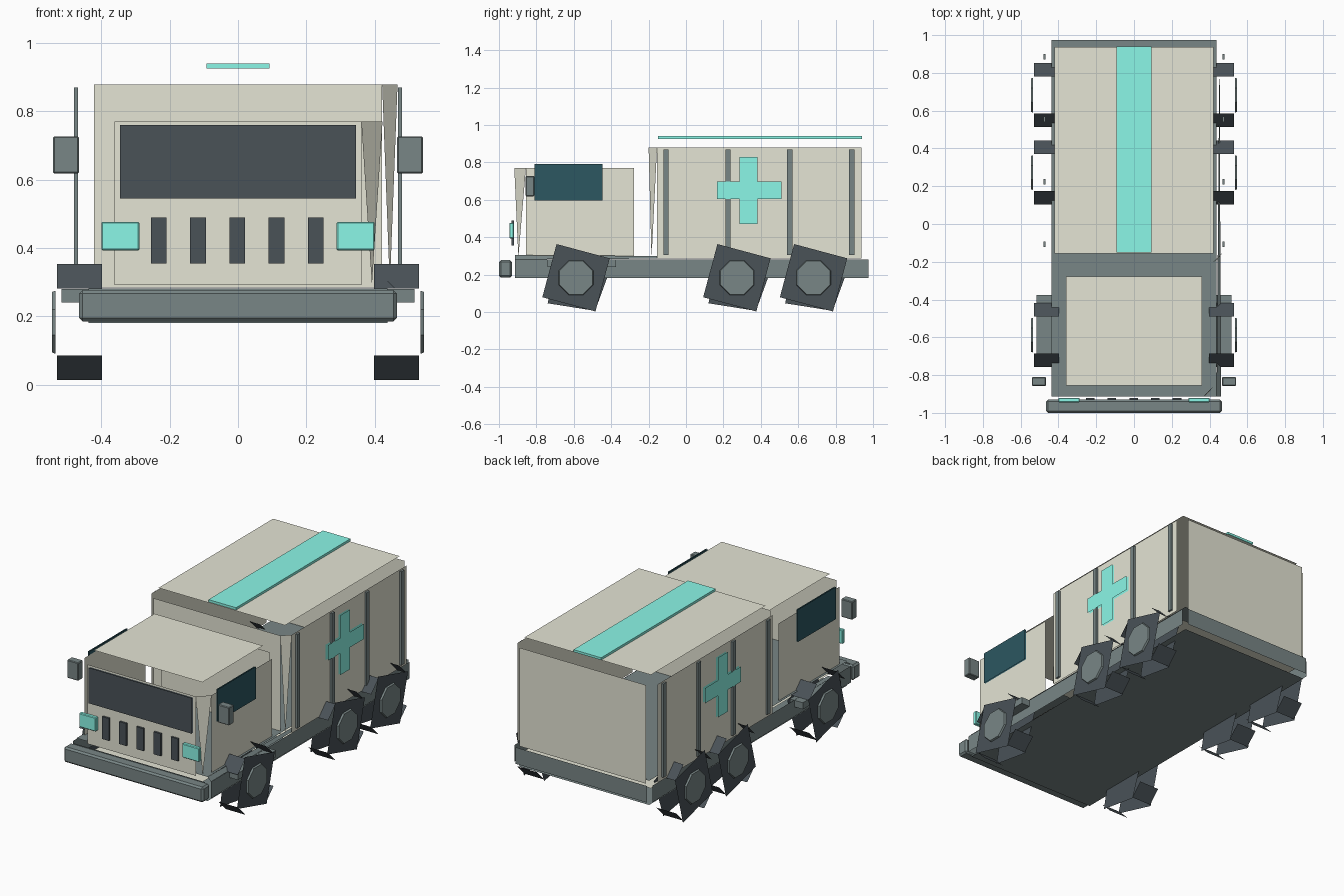
import bpy, bmesh
from math import radians, cos, sin

if "Cube" in bpy.data.objects:
    bpy.data.objects.remove(bpy.data.objects["Cube"])


def material(name, rgb):
    m = bpy.data.materials.new(name)
    m.diffuse_color = (*rgb, 1)
    m.use_nodes = True
    m.node_tree.nodes["Principled BSDF"].inputs["Base Color"].default_value = m.diffuse_color
    return m


CREAM = material("cream_paint", (0.78, 0.78, 0.66))
STEEL = material("grey_steel", (0.19, 0.24, 0.24))
DARK = material("dark_rubber", (0.068, 0.085, 0.097))
TEAL = material("teal_marking", (0.26, 0.93, 0.80))
GLASS = material("side_glass", (0.025, 0.095, 0.12))


def finish(name, bm, mat):
    me = bpy.data.meshes.new(name)
    bm.to_mesh(me)
    bm.free()
    me.materials.append(mat)
    ob = bpy.data.objects.new(name, me)
    bpy.context.collection.objects.link(ob)
    return ob


def box(name, x, y, z, mat, bevel=0, plate=False):
    """Block, or with plate=True only the two broad faces of it."""
    lim = (x, y, z)
    bm = bmesh.new()
    bmesh.ops.create_cube(bm, size=1)
    for v in bm.verts:
        for i, (a, b) in enumerate(lim):
            v.co[i] = (a + b) / 2 + v.co[i] * (b - a)
    if bevel:
        bmesh.ops.bevel(bm, geom=bm.edges[:], offset=bevel, segments=1, affect='EDGES')
    if plate:
        thin = min(range(3), key=lambda i: lim[i][1] - lim[i][0])
        bm.normal_update()
        rims = [f for f in bm.faces if abs(f.normal[thin]) < 0.5]
        bmesh.ops.delete(bm, geom=rims, context='FACES')
    return finish(name, bm, mat)


def pair(name, x, y, z, mat, bevel=0, plate=False):
    box(name + "_right", x, y, z, mat, bevel, plate)
    box(name + "_left", (-x[1], -x[0]), y, z, mat, bevel, plate)


def polygon(bm, points):
    return bm.faces.new([bm.verts.new(p) for p in points])


def panel_shell(name, x, y, z, inset, mat, sliver):
    """Six flat panels with open edges, plus one sliver of the edge trim."""
    lim = (x, y, z)
    bm = bmesh.new()
    for axis in range(3):
        u, v = (axis + 1) % 3, (axis + 2) % 3
        for side in (0, 1):
            pts = []
            for i, j in ((0, 0), (1, 0), (1, 1), (0, 1)):
                p = [0, 0, 0]
                p[axis] = lim[axis][side]
                p[u] = lim[u][i] + (inset if i == 0 else -inset)
                p[v] = lim[v][j] + (inset if j == 0 else -inset)
                pts.append(p)
            polygon(bm, pts if side else pts[::-1])
    top, low = z[1] - inset, z[0] + inset
    if sliver == "corner":
        polygon(bm, [(x[1] - inset, y[0], top),
                     (x[1] - 0.5 * inset, y[0] + 0.35 * inset, low),
                     (x[1], y[0] + inset, top)])
    else:
        polygon(bm, [(x[1], y[0] + inset, top),
                     (x[1] - 0.3 * inset, y[1] - inset, top + 0.5 * inset),
                     (x[1] - inset, y[0] + inset, z[1])])
    return finish(name, bm, mat)


# Chassis, bumper and steps
panel_shell("chassis", (-0.46, 0.46), (-0.937, 0.998), (0.158, 0.304), 0.023, STEEL, "edge")
box("front_bumper", (-0.465, 0.465), (-1.0, -0.93), (0.185, 0.277), STEEL, 0.01)
pair("cab_step", (0.43, 0.517), (-0.74, -0.375), (0.24, 0.28), STEEL)

# Cab and cargo bodies
panel_shell("cab_body", (-0.423, 0.423), (-0.918, -0.217), (0.23, 0.832), 0.062, CREAM, "corner")
panel_shell("cargo_body", (-0.467, 0.467), (-0.2, 0.982), (0.24, 0.924), 0.045, CREAM, "corner")

# Cab front: windscreen, grille and headlights
box("windscreen", (-0.345, 0.345), (-0.93, -0.92), (0.545, 0.76), DARK, plate=True)
for i in range(5):
    cx = -0.232 + i * 0.115
    box(f"grille_slat_{i}", (cx - 0.023, cx + 0.023), (-0.932, -0.92), (0.355, 0.49), DARK)
pair("headlight", (0.288, 0.40), (-0.944, -0.92), (0.393, 0.477), TEAL, 0.004)

# Cab sides: windows and mirrors
pair("side_window", (0.424, 0.432), (-0.81, -0.447), (0.595, 0.79), GLASS, plate=True)
pair("mirror", (0.466, 0.541), (-0.857, -0.811), (0.618, 0.727), STEEL, 0.004)

# Cargo ribs, crosses and roof stripe
for i in range(4):
    cy = -0.107 + i * 0.331
    pair(f"cargo_rib_{i}", (0.468, 0.48), (cy - 0.014, cy + 0.014), (0.305, 0.87), STEEL)
pair("cross_upright", (0.469, 0.48), (0.287, 0.383), (0.47, 0.83), TEAL, plate=True)
pair("cross_bar", (0.469, 0.484), (0.165, 0.51), (0.605, 0.697), TEAL, plate=True)
box("roof_stripe", (-0.092, 0.092), (-0.15, 0.94), (0.926, 0.94), TEAL)


# Wheels: square side plates joined by four open tread facets, with an octagonal hub
def wheel(name, cy, side):
    cz, r = 0.183, 0.208

    def rim(x, angle, radius=r):
        a = radians(angle)
        return (side * x, cy + radius * cos(a), cz + radius * sin(a))

    bm = bmesh.new()
    plates = [polygon(bm, [rim(0.53, a) for a in (30, 120, 210, 300)]),
              polygon(bm, [rim(0.398, a, 0.204) for a in (300, 222, 115, 20)])]
    for a in (30, 120, 210, 300):
        plates.append(polygon(bm, [rim(0.398, a, 0.196), rim(0.398, a + 30, 0.196),
                                   rim(0.53, a + 30, 0.196), rim(0.53, a, 0.196)]))
    if side < 0:
        bmesh.ops.reverse_faces(bm, faces=plates)
    finish(name + "_tyre", bm, DARK)

    bm = bmesh.new()
    ring = [22.5 + 45 * i for i in range(8)]
    outer = polygon(bm, [rim(0.544, a, 0.096) for a in ring])
    inner = polygon(bm, [rim(0.534, a, 0.1) for a in ring])
    bmesh.ops.bridge_loops(bm, edges=outer.edges[:] + inner.edges[:])
    bmesh.ops.recalc_face_normals(bm, faces=bm.faces[:])
    finish(name + "_hub", bm, STEEL)


for label, y in (("front", -0.588), ("middle", 0.272), ("rear", 0.682)):
    wheel(label + "_wheel_right", y, 1)
    wheel(label + "_wheel_left", y, -1)
